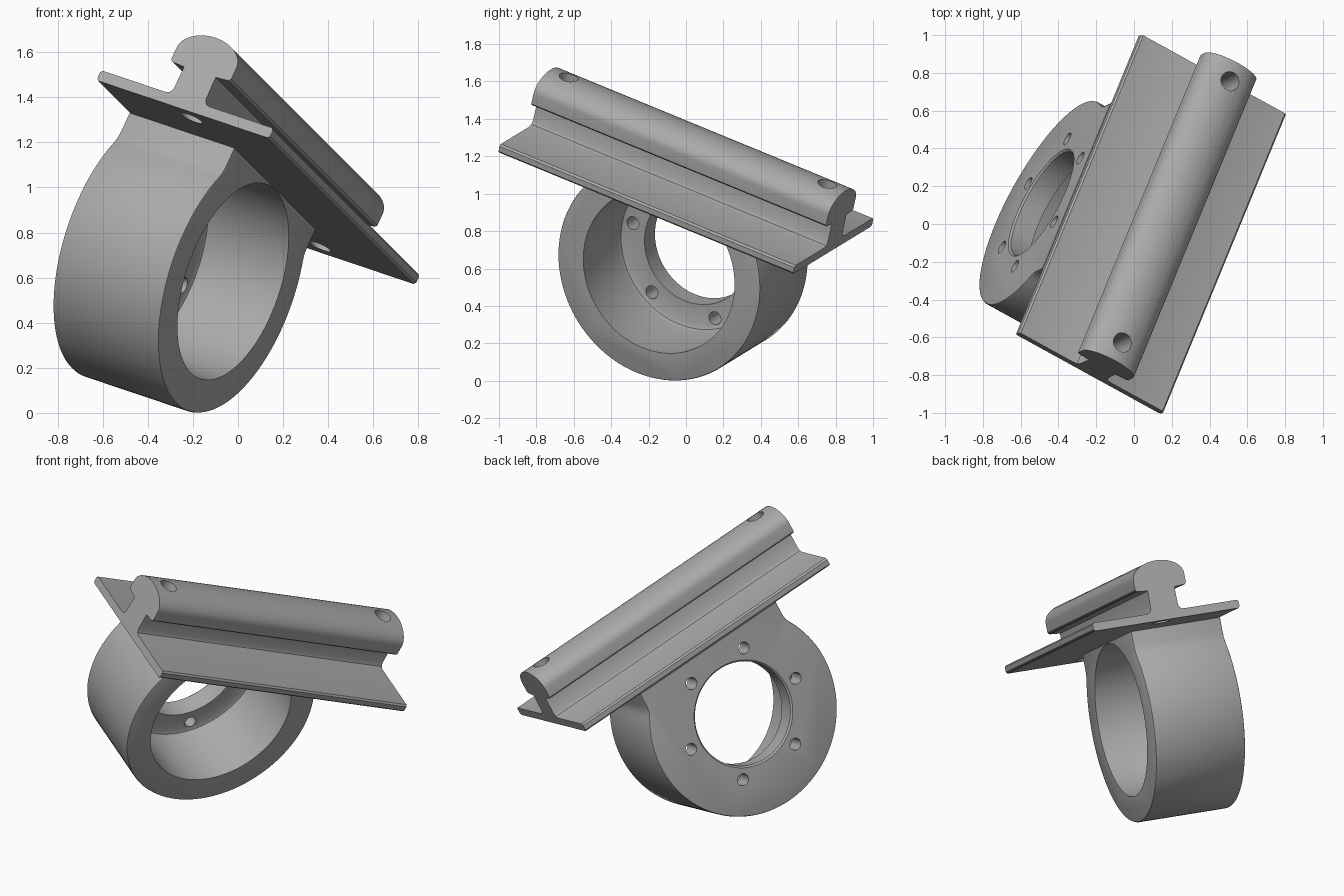
import bpy, bmesh
from math import sin, cos, pi, radians, sqrt
from mathutils import Matrix, Vector

if "Cube" in bpy.data.objects:
    bpy.data.objects.remove(bpy.data.objects["Cube"], do_unlink=True)

grey = bpy.data.materials.new("plain_grey")
grey.use_nodes = True
COLOUR = (0.4, 0.4, 0.4, 1)
grey.diffuse_color = COLOUR
grey.node_tree.nodes["Principled BSDF"].inputs["Base Color"].default_value = COLOUR

# Tilted frame: X across the plate, Y along the rail, Z out of the plate's top face
along = Vector((0.356, 0.865, -0.356)).normalized()
across = Vector((0.842, -0.459, -0.284))
across = (across - along * across.dot(along)).normalized()
FRAME = Matrix((across, along, across.cross(along))).transposed().to_4x4()
FRAME.translation = (0.10, 0.004, 1.067)

HALF_W, HALF_L, THICK = 0.456, 0.912, 0.05
AXIS_Z, RING_R, FRONT, FLOOR = -0.51, 0.61, 0.103, -0.325
BORE_R, HOLE_R, BOLT_CIRCLE = 0.456, 0.31, 0.39


def finish(bm, name):
    bmesh.ops.recalc_face_normals(bm, faces=bm.faces)
    mesh = bpy.data.meshes.new(name)
    bm.to_mesh(mesh)
    bm.free()
    ob = bpy.data.objects.new(name, mesh)
    bpy.context.collection.objects.link(ob)
    mesh.materials.append(grey)
    ob.matrix_world = FRAME
    return ob


def extrude(points, step, name, soft=None):
    """Extrude a closed outline; soft(edge) picks the edges to round."""
    bm = bmesh.new()
    face = bm.faces.new([bm.verts.new(p) for p in points])
    new = bmesh.ops.extrude_face_region(bm, geom=[face])["geom"]
    bmesh.ops.translate(bm, vec=step, verts=[v for v in new if isinstance(v, bmesh.types.BMVert)])
    if soft:
        bmesh.ops.recalc_face_normals(bm, faces=bm.faces)
        bmesh.ops.bevel(bm, geom=[e for e in bm.edges if soft(e)], offset=0.01,
                        segments=2, profile=0.5, affect='EDGES')
    return finish(bm, name)


def cylinder(centre, radius, depth, axis):
    bm = bmesh.new()
    turn = Matrix.Rotation(pi / 2, 4, 'Y') if axis == 'X' else Matrix()
    bmesh.ops.create_cone(bm, cap_ends=True, segments=24, radius1=radius, radius2=radius,
                          depth=depth, matrix=Matrix.Translation(centre) @ turn)
    return finish(bm, "cutter")


def revolve(profile, name):
    """Solid of revolution about the ring axis from (x, radius) points."""
    bm = bmesh.new()
    verts = [bm.verts.new((x, 0, AXIS_Z + r)) for x, r in profile]
    edges = [bm.edges.new(pair) for pair in zip(verts, verts[1:])]
    bmesh.ops.spin(bm, geom=verts + edges, cent=(0, 0, AXIS_Z), axis=(1, 0, 0),
                   angle=2 * pi, steps=96, use_duplicate=False)
    bmesh.ops.remove_doubles(bm, verts=bm.verts, dist=0.0005)
    return finish(bm, name)


def cut(ob, cutters):
    bpy.context.view_layer.objects.active = ob
    for c in cutters:
        c.hide_render = True
        mod = ob.modifiers.new("cut", 'BOOLEAN')
        mod.operation, mod.solver, mod.object = 'DIFFERENCE', 'EXACT', c
        bpy.ops.object.modifier_apply(modifier=mod.name)
        bpy.data.objects.remove(c, do_unlink=True)


def smooth(ob):
    bpy.ops.object.select_all(action='DESELECT')
    ob.select_set(True)
    bpy.context.view_layer.objects.active = ob
    bpy.ops.object.shade_smooth_by_angle(angle=radians(35))


# Plate and rail: one mirrored T outline with a domed head
half = [(HALF_W - 0.01, -THICK), (HALF_W, -THICK + 0.01), (HALF_W, -0.01), (HALF_W - 0.01, 0),
        (0.115, 0), (0.095, 0.007), (0.085, 0.025), (0.083, 0.135), (0.148, 0.14), (0.158, 0.15)]
half += [(0.158 * cos(t), 0.208 + 0.098 * sin(t)) for t in (pi / 2 * i / 10 for i in range(10))]
outline = half + [(0, 0.306)] + [(-x, z) for x, z in reversed(half)]
rail = extrude([(x, -HALF_L, z) for x, z in outline], (0, 2 * HALF_L, 0), "plate_and_rail")
cut(rail, [cylinder((0, side * 0.8, 0.1), 0.052, 1, 'Z') for side in (-1, 1)])
smooth(rail)

# Ring with a straight-sided neck up to the plate
arc = [radians(31 - 242 * i / 80) for i in range(81)]
neck = [(0.508, -THICK), (0.508, -0.14), (0.512, -0.17)]
outline = neck + [(RING_R * cos(t), AXIS_Z + RING_R * sin(t)) for t in arc]
outline += [(-y, z) for y, z in reversed(neck)]


def rim_edge(e):
    a, b = e.verts
    return abs(a.co.x - b.co.x) < 0.001 and min(a.co.z, b.co.z) < -THICK - 0.001


ring = extrude([(-HALF_W, y, z) for y, z in outline], (FRONT + HALF_W, 0, 0),
               "ring_housing", rim_edge)

# Stepped bore, leaving a flange at the back
bore = revolve([(-0.6, 0), (-0.6, HOLE_R + 0.01), (-HALF_W, HOLE_R + 0.01),
                (-HALF_W + 0.01, HOLE_R), (FLOOR, HOLE_R), (FLOOR, BORE_R - 0.03),
                (FLOOR + 0.009, BORE_R - 0.009), (FLOOR + 0.03, BORE_R),
                (0.3, BORE_R), (0.3, 0)], "bore_cutter")
# Six bolt holes through the flange
bolts = [cylinder((-0.4, BOLT_CIRCLE * cos(k * pi / 3), AXIS_Z + BOLT_CIRCLE * sin(k * pi / 3)),
                  0.036, 0.3, 'X') for k in range(6)]
cut(ring, [bore] + bolts)
smooth(ring)
